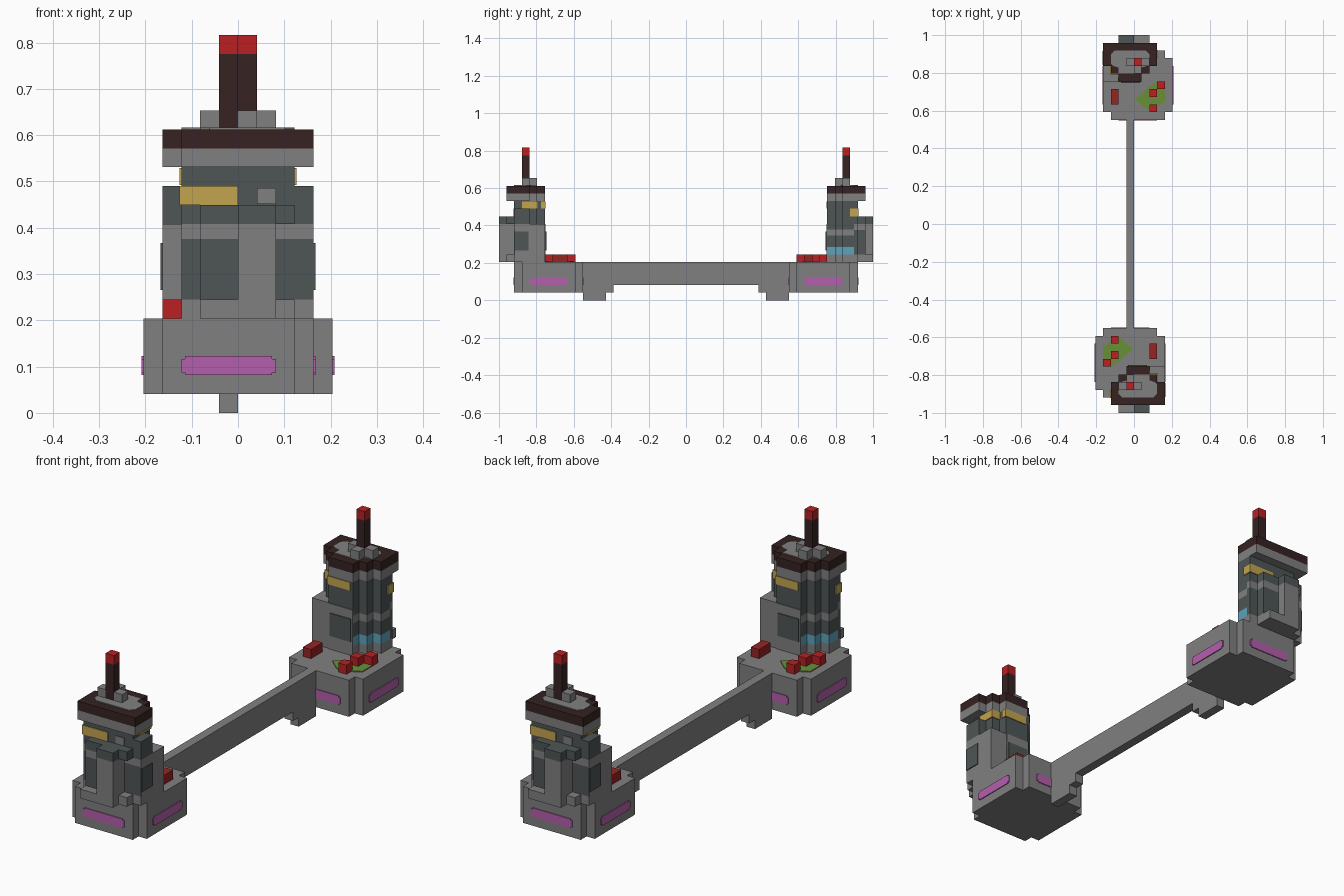
import bpy, bmesh
from math import pi

cube = bpy.data.objects.get("Cube")
if cube:
    bpy.data.objects.remove(cube, do_unlink=True)

U = 2 / 49      # one block
MID = 24.5      # blocks from the front end to the middle
E = 0.1         # thickness of painted plates, in blocks


def material(name, *rgb):
    lin = [((c / 255 + 0.055) / 1.055) ** 2.4 for c in rgb] + [1]
    m = bpy.data.materials.new(name)
    m.use_nodes = True
    m.diffuse_color = lin
    m.node_tree.nodes["Principled BSDF"].inputs["Base Color"].default_value = lin
    return m


GRAY = material("gray", 128, 128, 128)
SLATE = material("dark slate", 78, 85, 86)
BROWN = material("dark brown", 54, 34, 34)
RED = material("red", 186, 32, 35)
DEEP = material("deep red", 150, 36, 36)
GOLD = material("gold", 194, 164, 78)
BLUE = material("sky blue", 92, 163, 188)
GREEN = material("green", 104, 144, 58)
PINK = material("magenta", 180, 96, 172)


def box(x0, x1, y0, y1, z0, z1, mat):
    return [(x0, y0), (x1, y0), (x1, y1), (x0, y1)], z0, z1, mat


def bands(x0, x1, y0, y1, layers):
    """Stacked boxes, one for each colour layer (height, material)."""
    out, z = [], 5
    for top, mat in layers:
        out.append(box(x0, x1, y0, y1, z, top, mat))
        z = top
    return out


def build(name, prisms):
    bm = bmesh.new()
    mats = []
    for outline, z0, z1, mat in prisms:
        if mat not in mats:
            mats.append(mat)
        low, high = ([bm.verts.new((x * U, (y - MID) * U, z * U)) for x, y in outline]
                     for z in (z0, z1))
        faces = [bm.faces.new(low[::-1]), bm.faces.new(high)]
        for i in range(len(low)):
            faces.append(bm.faces.new((low[i - 1], low[i], high[i], high[i - 1])))
        for f in faces:
            f.material_index = mats.index(mat)
    bmesh.ops.recalc_face_normals(bm, faces=bm.faces)
    me = bpy.data.meshes.new(name)
    bm.to_mesh(me)
    bm.free()
    for m in mats:
        me.materials.append(m)
    ob = bpy.data.objects.new(name, me)
    bpy.context.collection.objects.link(ob)
    return ob


def pair(name, prisms):
    """Front part plus its copy turned half a circle at the back."""
    front = build("front_" + name, prisms)
    back = front.copy()
    back.name = "back_" + name
    back.rotation_euler.z = pi
    bpy.context.collection.objects.link(back)


# Base block with notched corners
pair("base", [box(-5, 4, 3, 10, 1, 5, GRAY), box(-4, 3, 2, 11, 1, 5, GRAY)])

# Rounded light strips on the four sides of the base
strips = []
for inset, rise in ((0, 0.15), (0.2, 0)):
    z0, z1 = 2 + rise, 3 - rise
    for y in (2, 11):
        strips.append(box(-3 + inset, 2 - inset, y - E, y + E, z0, z1, PINK))
    for x in (-5, 4):
        strips.append(box(x - E, x + E, 4 + inset, 9 - inset, z0, z1, PINK))
pair("light_strips", strips)

# Controls on the base
buttons = [box(x, x + 1, y, y + 1, 5, 6, RED) for x, y in ((-3, 9), (-3, 7), (-4, 6))]
pair("buttons", buttons + [box(2, 3, 7, 9, 5, 6, DEEP)])
pair("green_panel", [([(-0.1, 8.3), (-1.2, 7.4), (-2, 6.6), (-3, 6), (-4, 7), (-4, 8.7),
                       (-3.4, 9), (-2, 9.8), (-1.2, 9.3)], 5, 5 + E, GREEN)])

# Tower body, stepped towards the rail
face_layers = [(6, GRAY), (9.2, SLATE), (10, GRAY), (13, SLATE)]
side_layers = [(6, GRAY), (7, BLUE), (8.5, SLATE), (9.3, GRAY), (13, SLATE)]
tower = bands(-3, 3, 2, 2.5, face_layers)
tower += bands(-3, 3, 2.5, 4, side_layers)
tower += bands(-2, 3, 4, 5, side_layers)
tower += bands(-1, 2, 5, 6, side_layers)
pair("tower", tower)

# Side column and low wall
pair("side_column", bands(3, 4, 2, 2.1, face_layers[:3] + [(12, SLATE)])
     + bands(3, 4, 2.1, 4, [(10, GRAY), (12, SLATE)]))
pair("low_wall", [box(2, 4, 4, 6, 5, 10, GRAY)])

# Painted patches on the tower
pair("tower_patches", [
    box(4 - E, 4 + E, 2.05, 3.9, 6.5, 9, SLATE),
    box(-1, 1.9, 6 - E, 6 + E, 5, 10, GRAY),
    box(-0.8, 1.7, 6, 6 + 2 * E, 6.5, 9, SLATE),
    box(-3 - E, 0, 2 - E, 3, 11, 12, GOLD),
    box(1, 2, 2 - E, 2 + E, 11.05, 11.9, GRAY),
    box(2, 3 + E, 3, 5 + E, 12.05, 12.95, GOLD),
    box(-0.7, 2 + E, 5.5, 6 + E, 12.05, 12.95, GOLD)])

# Outer pillar, its ledge and small corner blocks
pair("outer_panel", bands(-2, 0, 1, 2, face_layers[:3] + [(11, SLATE)])
     + [box(-2, 0, 0, 1, 5, 6, GRAY)])
pair("outer_pillar", bands(0, 2, 0, 2, [(10, GRAY), (11, SLATE)]))
pair("corner_blocks", [box(2, 3, 1, 2, 10, 11, SLATE), box(2, 3, 1, 2, 5, 6, GRAY)])

# Stepped roof with a gray inlay
roof = [(-3, 1), (4, 1), (4, 4), (3, 4), (3, 5), (2, 5),
        (2, 6), (-1, 6), (-1, 5), (-2, 5), (-2, 4), (-3, 4)]
inlay = [(-1.5, 2), (2.5, 2), (3, 2.5), (3, 3.7), (2.7, 4), (2, 4.2), (2, 5),
         (-1, 5), (-1, 4.2), (-1.7, 4), (-2, 3.7), (-2, 2.5)]
pair("roof", [(roof, 13, 14, GRAY), (roof, 14, 15, BROWN), (inlay, 15, 15 + E, GRAY)])

# Mast with three foot blocks
pair("mast", [box(-1, 0, 3, 4, 15, 19, BROWN), box(-1, 0, 3, 4, 19, 20, RED)])
pair("mast_feet", [box(x, x + 1, y, y + 1, 15, 16, GRAY)
                   for x, y in ((-2, 3), (0, 3), (-1, 4))])

# Rail between the bases, with stepped feet
rail = [box(-1, 0, 11, 38, 2, 5, GRAY)]
for a, b, z in ((11, 14, 0), (14, 15, 1)):
    rail += [box(-1, 0, a, b, z, 2, GRAY), box(-1, 0, 49 - b, 49 - a, z, 2, GRAY)]
build("rail", rail)
